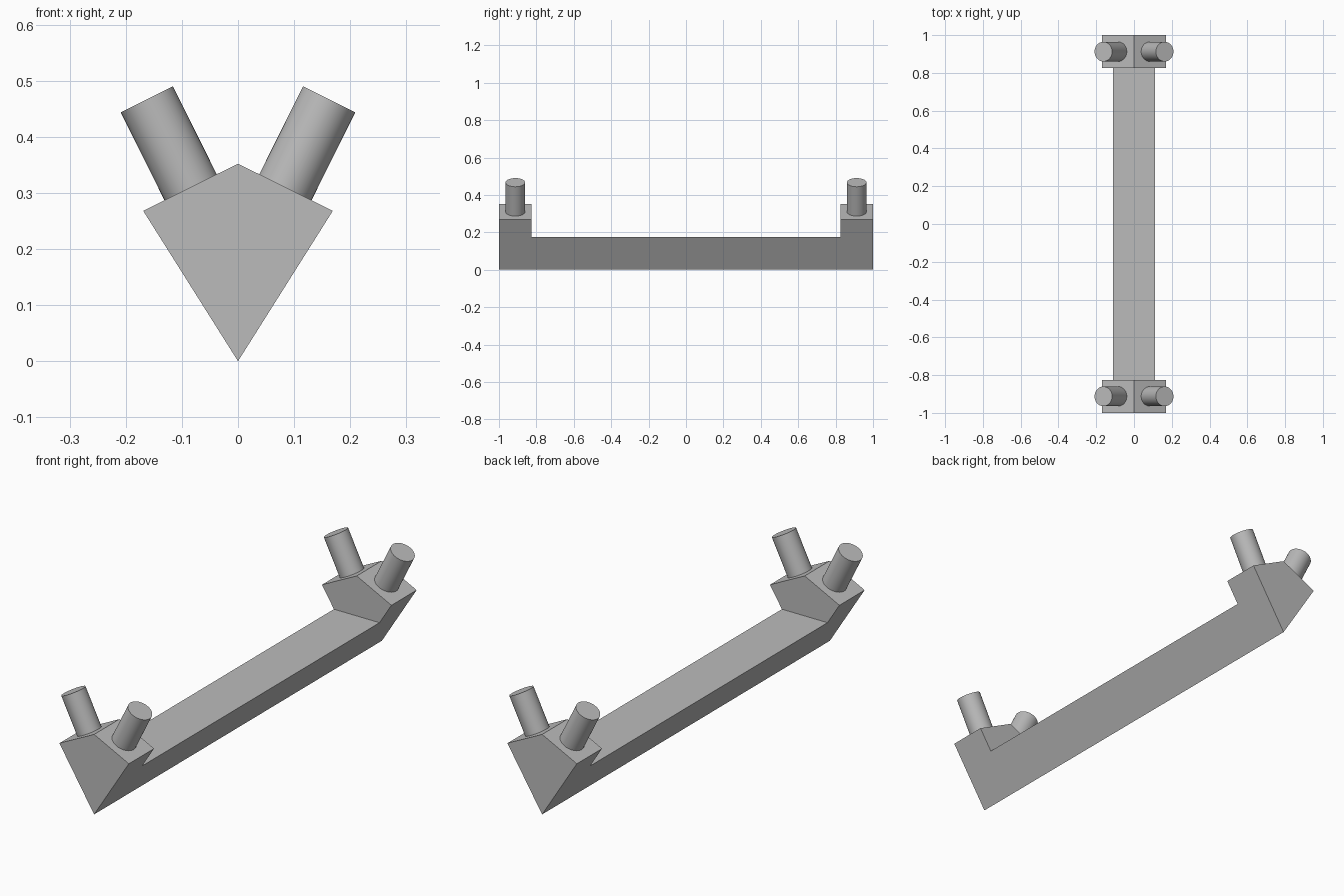
import bpy, bmesh, math
from mathutils import Vector

cube = bpy.data.objects.get("Cube")
if cube:
    bpy.data.objects.remove(cube, do_unlink=True)

grey = bpy.data.materials.new("plain grey")
grey.use_nodes = True
colour = (0.5, 0.5, 0.5, 1)
grey.diffuse_color = colour
grey.node_tree.nodes["Principled BSDF"].inputs["Base Color"].default_value = colour

END, INNER = 1.0, 0.825          # outer and inner faces of the end blocks
HALF, RIM_Z, RIDGE_Z = 0.169, 0.268, 0.352
DECK_Z = 0.176
DECK_HALF = HALF * DECK_Z / RIM_Z

# V-shaped beam with a raised, ridged block at each end
bm = bmesh.new()
points = {}


def vert(x, y, z):
    key = (x, y, z)
    if key not in points:
        points[key] = bm.verts.new(key)
    return points[key]


def keel(y):
    return vert(0, y, 0)


def rim(s, y):
    return vert(s * HALF, y, RIM_Z)


def ridge(y):
    return vert(0, y, RIDGE_Z)


def deck(s, y):
    return vert(s * DECK_HALF, y, DECK_Z)


for s in (-1, 1):
    # sloping side, notched between the blocks
    bm.faces.new([keel(-END), keel(END), rim(s, END), rim(s, INNER),
                  deck(s, INNER), deck(s, -INNER), rim(s, -INNER), rim(s, -END)])
    # end block: roof slopes, outer face, inner face
    for side in (-1, 1):
        bm.faces.new([rim(side, s * END), rim(side, s * INNER),
                      ridge(s * INNER), ridge(s * END)])
    bm.faces.new([keel(s * END), rim(1, s * END), ridge(s * END), rim(-1, s * END)])
    bm.faces.new([deck(1, s * INNER), rim(1, s * INNER), ridge(s * INNER),
                  rim(-1, s * INNER), deck(-1, s * INNER)])
bm.faces.new([deck(-1, -INNER), deck(1, -INNER), deck(1, INNER), deck(-1, INNER)])
bmesh.ops.recalc_face_normals(bm, faces=bm.faces)
mesh = bpy.data.meshes.new("beam")
bm.to_mesh(mesh)
bm.free()
mesh.materials.append(grey)
bpy.context.collection.objects.link(bpy.data.objects.new("beam", mesh))

# Round pegs standing square on the roof slopes
SINK, PEG_LENGTH = 0.005, 0.175
for y, end_name in ((-0.9125, "front"), (0.9125, "back")):
    for s, side_name in ((1, "left"), (-1, "right")):
        axis = Vector((s * (RIDGE_Z - RIM_Z), 0, HALF)).normalized()
        foot = Vector((s * HALF / 2, y, (RIM_Z + RIDGE_Z) / 2))
        bpy.ops.mesh.primitive_cylinder_add(
            vertices=48, radius=0.052, depth=PEG_LENGTH + SINK,
            location=foot + axis * (PEG_LENGTH - SINK) / 2,
            rotation=(0, math.atan2(axis.x, axis.z), 0))
        peg = bpy.context.object
        peg.name = f"{end_name}_{side_name}_peg"
        peg.data.materials.append(grey)
        bpy.ops.object.shade_smooth_by_angle(angle=math.radians(30))
